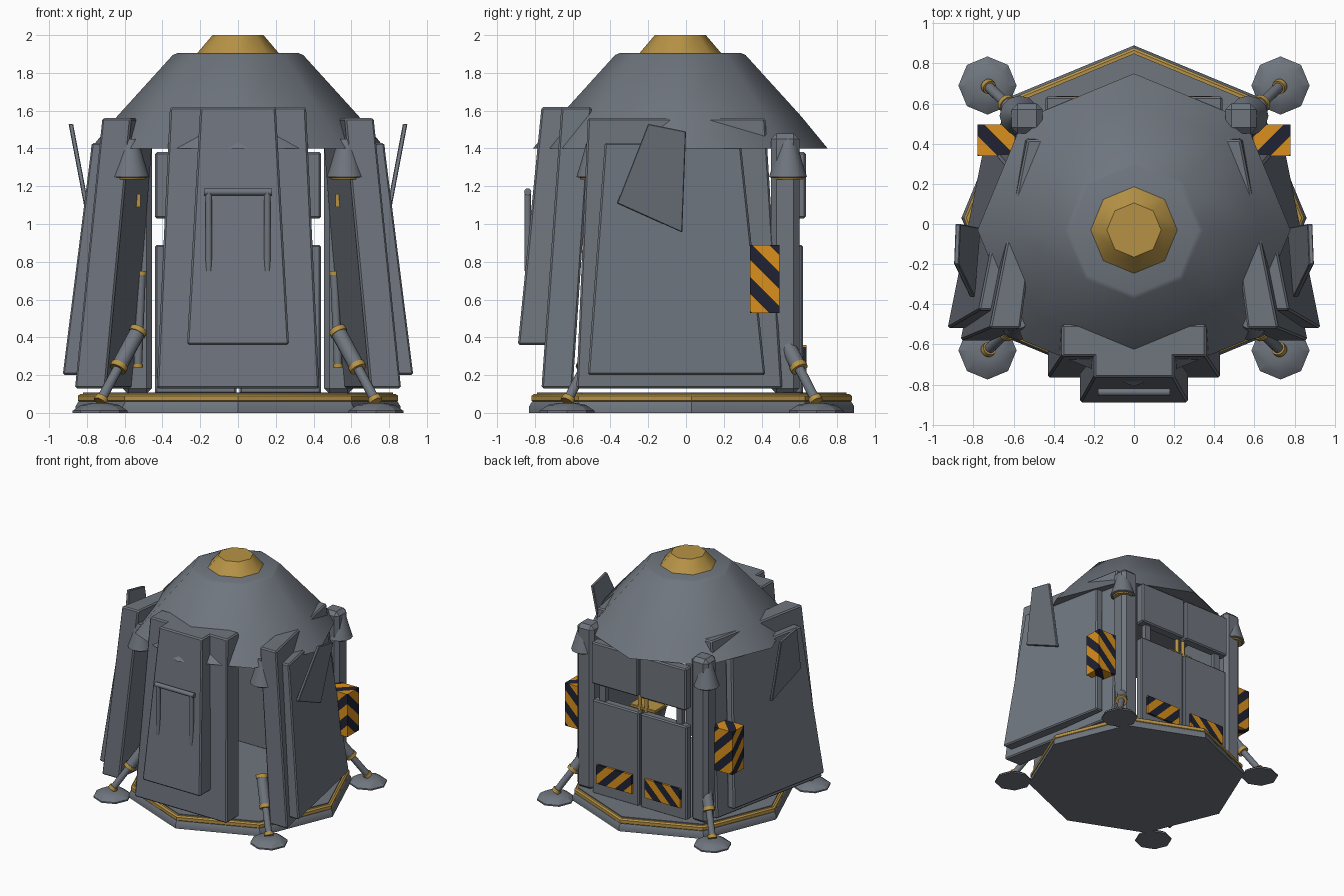
import bpy, bmesh, math
from mathutils import Vector, Matrix

cube = bpy.data.objects.get("Cube")
if cube:
    bpy.data.objects.remove(cube, do_unlink=True)


def material(name, rgb):
    m = bpy.data.materials.new(name)
    m.use_nodes = True
    m.diffuse_color = (*rgb, 1)
    node = next(n for n in m.node_tree.nodes if n.type == 'BSDF_PRINCIPLED')
    node.inputs["Base Color"].default_value = (*rgb, 1)
    return m


GRAY = material("hull gray", (0.16, 0.18, 0.21))
GOLD = material("gold trim", (0.47, 0.29, 0.06))
ORANGE = material("hazard orange", (0.70, 0.28, 0.012))
NAVY = material("hazard navy", (0.014, 0.016, 0.034))


def finish(name, bm, mats, bevel=0, mirror=False, smooth=0):
    bmesh.ops.recalc_face_normals(bm, faces=bm.faces)
    me = bpy.data.meshes.new(name)
    bm.to_mesh(me)
    bm.free()
    for m in mats:
        me.materials.append(m)
    ob = bpy.data.objects.new(name, me)
    bpy.context.collection.objects.link(ob)
    if smooth:
        bpy.ops.object.select_all(action='DESELECT')
        ob.select_set(True)
        bpy.context.view_layer.objects.active = ob
        bpy.ops.object.shade_smooth_by_angle(angle=math.radians(smooth))
    if bevel:
        mod = ob.modifiers.new("Bevel", 'BEVEL')
        mod.width = bevel
        mod.segments = 1
    if mirror:
        ob.modifiers.new("Mirror", 'MIRROR')
    return ob


def slab(name, low, high, mat=GRAY, bevel=0.01, mirror=False):
    """Block between a lower and an upper four-cornered outline."""
    bm = bmesh.new()
    a = [bm.verts.new(p) for p in low]
    b = [bm.verts.new(p) for p in high]
    bm.faces.new(a)
    bm.faces.new(b)
    for i in range(4):
        j = (i + 1) % 4
        bm.faces.new((a[i], a[j], b[j], b[i]))
    return finish(name, bm, [mat], bevel, mirror)


def rect(x0, x1, y0, y1, z):
    return [(x0, y0, z), (x1, y0, z), (x1, y1, z), (x0, y1, z)]


def box(name, x, y, z, mat=GRAY, bevel=0.01, mirror=False):
    return slab(name, rect(*x, *y, z[0]), rect(*x, *y, z[1]), mat, bevel, mirror)


def lathe(name, profile, center, mat=GRAY, sides=8, mirror=False, smooth=30, tilt=None):
    """Turn a (radius, height) profile around a vertical axis."""
    bm = bmesh.new()
    rings = []
    for r, z in profile:
        rings.append([bm.verts.new((r * math.cos(math.tau * i / sides),
                                    r * math.sin(math.tau * i / sides), z)) for i in range(sides)])
    for a, b in zip(rings, rings[1:]):
        for i in range(sides):
            j = (i + 1) % sides
            bm.faces.new((a[i], a[j], b[j], b[i]))
    bm.faces.new(rings[0])
    bm.faces.new(rings[-1])
    if tilt:
        bm.transform(tilt)
    bm.transform(Matrix.Translation(center))
    return finish(name, bm, [mat], 0, mirror, smooth)


def rod(name, p, q, r, mat=GRAY, mirror=True):
    p, q = Vector(p), Vector(q)
    turn = (q - p).to_track_quat('Z', 'Y').to_matrix().to_4x4()
    return lathe(name, [(r, 0), (r, (q - p).length)], p, mat, 12, mirror, 40, turn)


def hazard(name, x, y, z, normal, pitch, shift):
    """Box cut by parallel planes, its strips painted in turn."""
    bm = bmesh.new()
    bmesh.ops.create_cube(bm, size=1)
    for v in bm.verts:
        v.co = [lo + (c + 0.5) * (hi - lo) for c, (lo, hi) in zip(v.co, (x, y, z))]
    n = Vector(normal)
    values = [n.dot(v.co) - shift for v in bm.verts]
    for k in range(math.floor(min(values) / pitch), math.ceil(max(values) / pitch) + 1):
        bmesh.ops.bisect_plane(bm, geom=bm.verts[:] + bm.edges[:] + bm.faces[:],
                               plane_co=n * ((k * pitch + shift) / n.length_squared), plane_no=n)
    for f in bm.faces:
        f.material_index = math.floor((n.dot(f.calc_center_median()) - shift) / pitch) % 2
    return finish(name, bm, [NAVY, ORANGE], 0, True)


# Base plate with gold band
mid = (0, 0.03, 0)
lathe("base_plate", [(0.86, 0), (0.86, 0.035), (0.845, 0.06)], mid)
lathe("base_band", [(0.835, 0.055), (0.848, 0.065), (0.848, 0.09), (0.835, 0.1)], mid, GOLD)
lathe("floor", [(0.82, 0.06), (0.82, 0.108)], mid)

# Faceted roof and gold cap
top = (0, -0.03, 0)
lathe("roof", [(0.72, 1.4), (0.78, 1.4), (0.64, 1.57), (0.345, 1.895), (0.32, 1.905)], top, smooth=38)
lathe("roof_cap", [(0.22, 1.9), (0.135, 2.0)], top, GOLD, smooth=38)

# Front panel, raised plate and handle
slab("front_panel", rect(-0.43, 0.43, -0.765, -0.6, 0.13), rect(-0.36, 0.36, -0.66, -0.5, 1.62))
slab("front_raised_plate", rect(-0.27, 0.27, -0.89, -0.72, 0.36), rect(-0.2, 0.2, -0.765, -0.62, 1.62))
rod("handle_bar", (-0.18, -0.838, 1.17), (0.18, -0.838, 1.17), 0.019, mirror=False)
rod("handle_leg", (0.155, -0.838, 0.75), (0.155, -0.838, 1.17), 0.018)


# Side panels, splayed towards the front
def splayed(y0, y1, z, outer, inner):
    d = y1 - y0
    return [(outer, y0, z), (outer - 0.2 * d, y1, z), (inner - 0.13 * d, y1, z), (inner, y0, z)]


slab("side_panel", splayed(-0.58, 0.51, 0.13, 0.865, 0.7),
     splayed(-0.52, 0.42, 1.56, 0.72, 0.565), mirror=True)
slab("side_raised_plate", splayed(-0.52, 0.42, 0.2, 0.93, 0.8),
     splayed(-0.43, 0.29, 1.43, 0.775, 0.66), mirror=True)

# Tilted flaps on the side panels
flap = [(-0.2, 1.53), (0, 1.49), (-0.02, 0.955), (-0.365, 1.11)]
lean = [(0.885 - 0.19 * (1.53 - z), y, z) for y, z in flap]
slab("side_flap", [(x - 0.012, y, z) for x, y, z in lean],
     [(x + 0.012, y, z) for x, y, z in lean], bevel=0.004, mirror=True)

# Back doors and window posts
box("lower_door", (0.008, 0.44), (0.55, 0.62), (0.1, 0.89), mirror=True)
box("upper_door", (0.008, 0.44), (0.55, 0.635), (1.03, 1.38), mirror=True)
box("window_post", (0.33, 0.385), (0.56, 0.6), (0.88, 1.04), bevel=0, mirror=True)
rod("latch_post", (0.03, 0.57, 0.88), (0.03, 0.57, 1.04), 0.016, GOLD)
box("latch_shelf", (-0.12, 0.12), (0.44, 0.58), (0.9, 0.925), GOLD, 0.004)

# Striped warning blocks
hazard("side_hazard", (0.58, 0.78), (0.34, 0.495), (0.53, 0.89), (-1, 1, 1), 0.09, 0.01)
hazard("door_hazard", (0.06, 0.39), (0.612, 0.637), (0.2, 0.36), (1, 0, 1), 0.08, 0.02)

# Rear corner columns
box("rear_column", (0.455, 0.61), (0.45, 0.6), (0.1, 1.48), bevel=0.03, mirror=True)

# Corner thrusters and landing legs
for label, s, mid_y in (("front", -1, -0.46), ("rear", 1, 0.52)):
    c = (0.57, mid_y + s * 0.02, 0)
    lathe(label + "_thruster", [(0.088, 1.245), (0.1, 1.25), (0.075, 1.33), (0.055, 1.4), (0.04, 1.45)],
          c, sides=12, mirror=True, smooth=40)
    lathe(label + "_thruster_rim", [(0.078, 1.236), (0.085, 1.25)], c, GOLD, 12, True)
    hip = Vector((0.53, mid_y - s * 0.02, 0.43))
    ankle = Vector((0.725, mid_y + s * 0.165, 0.07))
    knee = hip.lerp(ankle, 0.52)
    along = (ankle - hip).normalized() * 0.014
    rod(label + "_leg_upper", hip, knee, 0.042)
    rod(label + "_leg_lower", knee, ankle, 0.026)
    for joint, p, r in (("hip", hip, 0.047), ("knee", knee, 0.047), ("ankle", ankle, 0.036)):
        rod(label + "_" + joint + "_ring", p - along, p + along, r, GOLD)
    lathe(label + "_foot", [(0.145, 0), (0.145, 0.012), (0.1, 0.042), (0.05, 0.052)],
          (0.73, mid_y + s * 0.17, 0), mirror=True, smooth=25)

# Inner struts and fittings
rod("inner_strut", (0.53, 0.4, 0.24), (0.51, 0.4, 0.74), 0.022)
for z, x in ((0.25, 0.53), (0.74, 0.51)):
    rod("inner_strut_ring", (x, 0.4, z - 0.01), (x, 0.4, z + 0.01), 0.026, GOLD)
box("inner_fitting", (0.515, 0.55), (0.0, 0.04), (1.09, 1.16), GOLD, 0, True)
